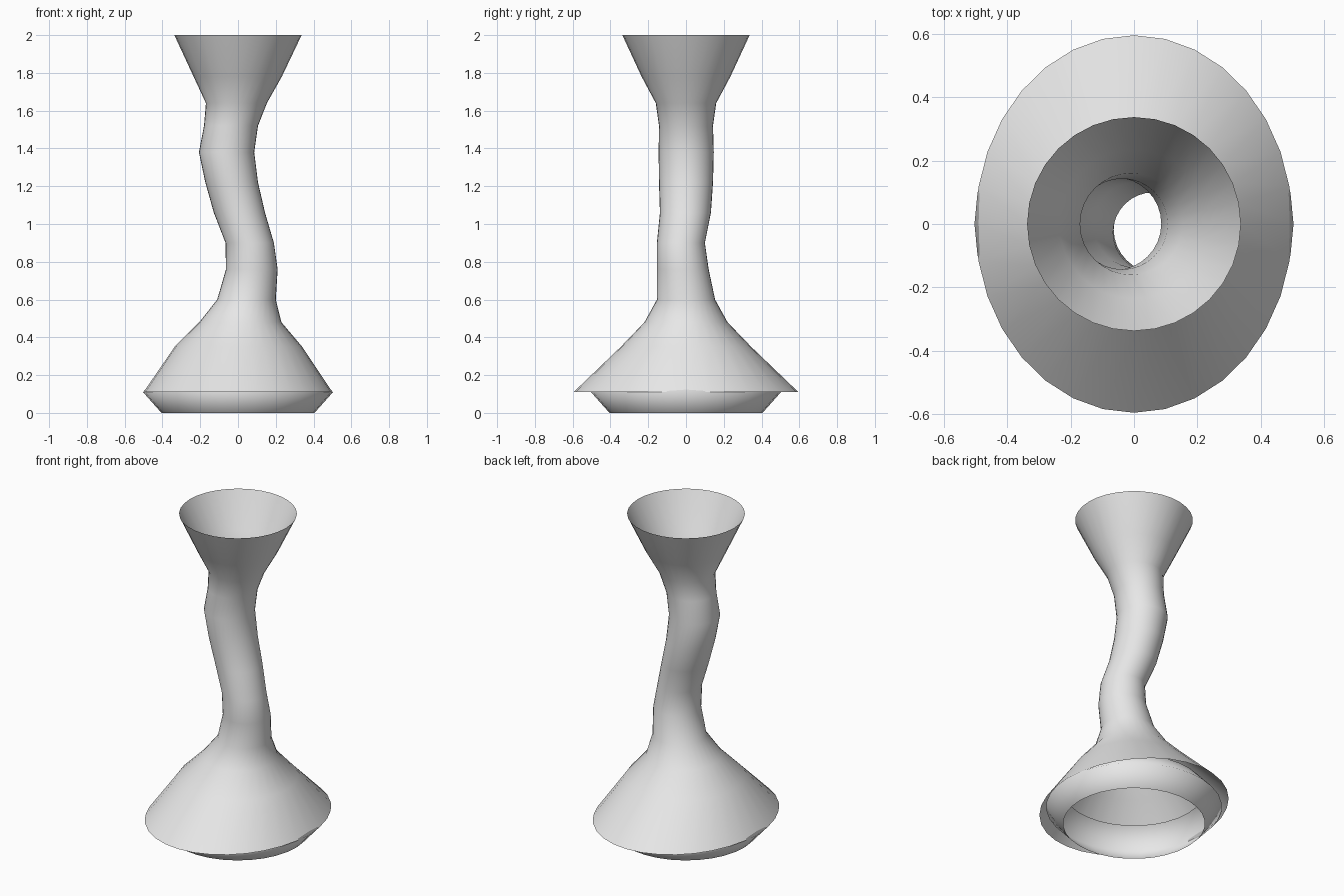
import bpy
import bmesh
from math import sin, cos, tau

SIDES = 32

cube = bpy.data.objects.get("Cube")
if cube:
    bpy.data.objects.remove(cube, do_unlink=True)

grey = bpy.data.materials.new("pale_grey")
grey.use_nodes = True
grey.diffuse_color = (0.8, 0.8, 0.8, 1)
grey.node_tree.nodes["Principled BSDF"].inputs["Base Color"].default_value = grey.diffuse_color


def loft(name, sections):
    """Open smooth shell through elliptical sections (z, x_min, x_max, y_min, y_max)."""
    bm = bmesh.new()
    previous = None
    for z, x0, x1, y0, y1 in sections:
        ring = []
        for i in range(SIDES):
            a = tau * i / SIDES
            x = (x0 + x1) / 2 + (x1 - x0) / 2 * cos(a)
            y = (y0 + y1) / 2 + (y1 - y0) / 2 * sin(a)
            ring.append(bm.verts.new((x, y, z)))
        if previous:
            for i in range(SIDES):
                j = (i + 1) % SIDES
                bm.faces.new((previous[i], previous[j], ring[j], ring[i]))
        previous = ring
    for face in bm.faces:
        face.smooth = True
    mesh = bpy.data.meshes.new(name)
    bm.to_mesh(mesh)
    bm.free()
    mesh.materials.append(grey)
    obj = bpy.data.objects.new(name, mesh)
    bpy.context.collection.objects.link(obj)
    return obj


# Flared foot, winding stem and funnel mouth in one open tube
loft("stem_and_funnel", [
    (0.11, -0.50, 0.50, -0.595, 0.595),
    (0.35, -0.335, 0.34, -0.345, 0.345),
    (0.48, -0.205, 0.23, -0.22, 0.22),
    (0.60, -0.11, 0.20, -0.154, 0.154),
    (0.76, -0.064, 0.21, -0.154, 0.12),
    (0.90, -0.066, 0.19, -0.154, 0.10),
    (1.06, -0.128, 0.143, -0.138, 0.132),
    (1.22, -0.173, 0.106, -0.143, 0.143),
    (1.38, -0.207, 0.086, -0.145, 0.147),
    (1.52, -0.18, 0.106, -0.143, 0.143),
    (1.64, -0.17, 0.153, -0.16, 0.16),
    (1.78, -0.235, 0.232, -0.235, 0.235),
    (2.00, -0.337, 0.337, -0.337, 0.337),
])

# Barrel-shaped base ring, open at both ends, tucked under the foot
loft("base_ring", [(z, -r, r, -r, r) for z, r in ((0, 0.405), (0.11, 0.503), (0.22, 0.405))])
